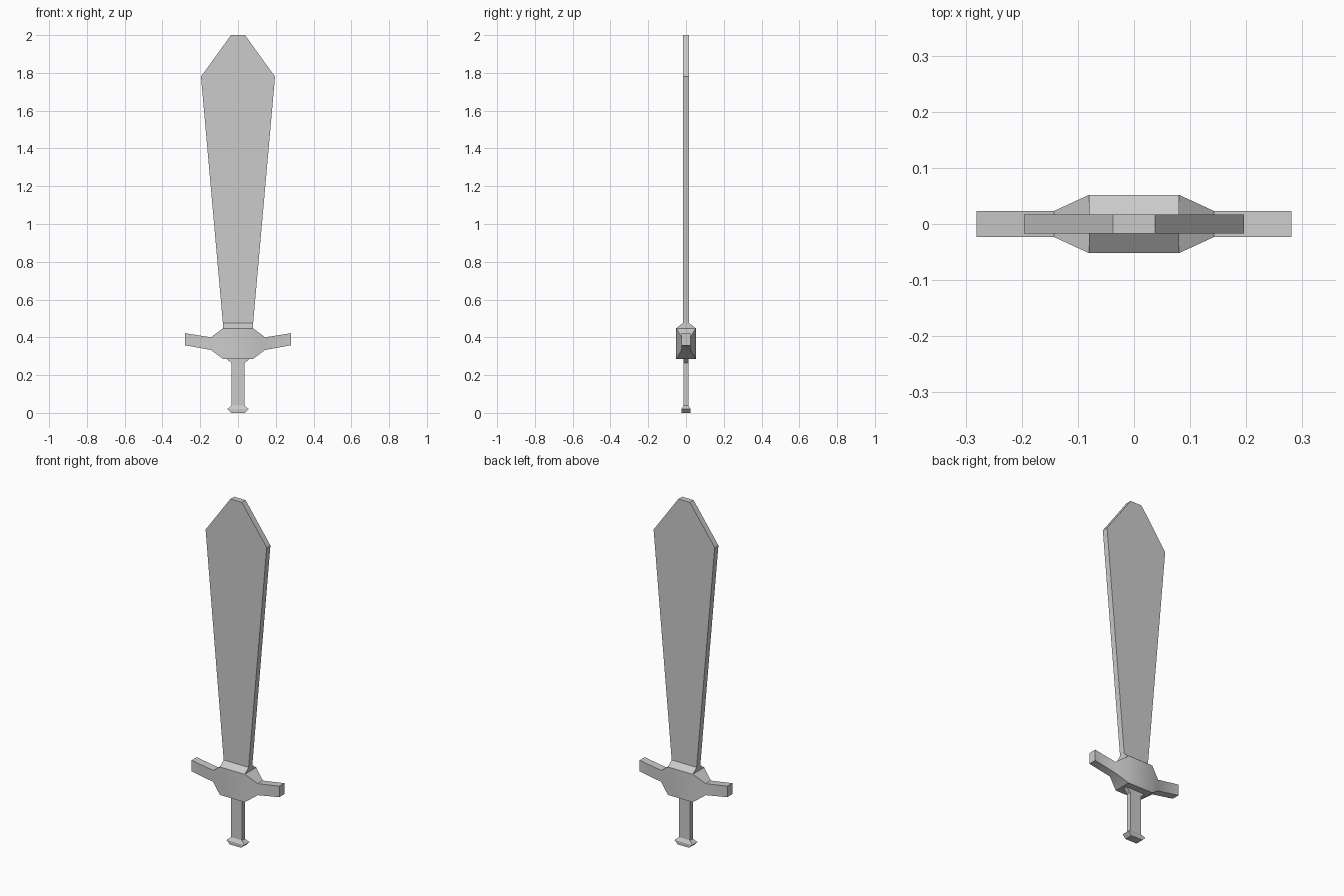
import bpy
import bmesh
from math import radians

if "Cube" in bpy.data.objects:
    bpy.data.objects.remove(bpy.data.objects["Cube"])


def loft(name, rings):
    """Join four-sided rings of points into one closed solid."""
    bm = bmesh.new()
    loops = [[bm.verts.new(p) for p in ring] for ring in rings]
    for a, b in zip(loops, loops[1:]):
        for i in range(4):
            j = (i + 1) % 4
            bm.faces.new((a[i], a[j], b[j], b[i]))
    bm.faces.new(loops[0])
    bm.faces.new(loops[-1])
    bmesh.ops.recalc_face_normals(bm, faces=bm.faces)
    mesh = bpy.data.meshes.new(name)
    bm.to_mesh(mesh)
    bm.free()
    obj = bpy.data.objects.new(name, mesh)
    bpy.context.collection.objects.link(obj)
    return obj


def level(z, x, y):
    """Horizontal rectangle with half widths x and y."""
    return [(-x, -y, z), (x, -y, z), (x, y, z), (-x, y, z)]


def station(x, y, z0, z1):
    """Upright rectangle across the guard."""
    return [(x, -y, z0), (x, y, z0), (x, y, z1), (x, -y, z1)]


# Blade: flat slab widening towards a clipped tip
loft("blade", [level(0.475, 0.08, 0.017), level(1.78, 0.196, 0.017),
               level(2.0, 0.037, 0.017)])

# Collar: sloped step between guard and blade
loft("collar", [level(0.448, 0.08, 0.052), level(0.475, 0.08, 0.017)])

# Crossguard: thick centre, thin raised arms, mirrored in x
half = [(0.08, 0.052, 0.286, 0.448), (0.143, 0.023, 0.333, 0.40),
        (0.281, 0.023, 0.358, 0.422)]
left = [station(-x, y, a, b) for x, y, a, b in reversed(half)]
right = [station(*s) for s in half]
guard = loft("crossguard", left + right)

# Grip: flares out under the guard
loft("grip", [level(0.035, 0.035, 0.013), level(0.263, 0.035, 0.013),
              level(0.286, 0.06, 0.013)])

# Pommel: small faceted end cap
loft("pommel", [level(0.0, 0.037, 0.024), level(0.02, 0.057, 0.024),
                level(0.038, 0.035, 0.013)])

# Soft shading across the shallow bends of the guard
bpy.context.view_layer.objects.active = guard
guard.select_set(True)
bpy.ops.object.shade_smooth_by_angle(angle=radians(30))
